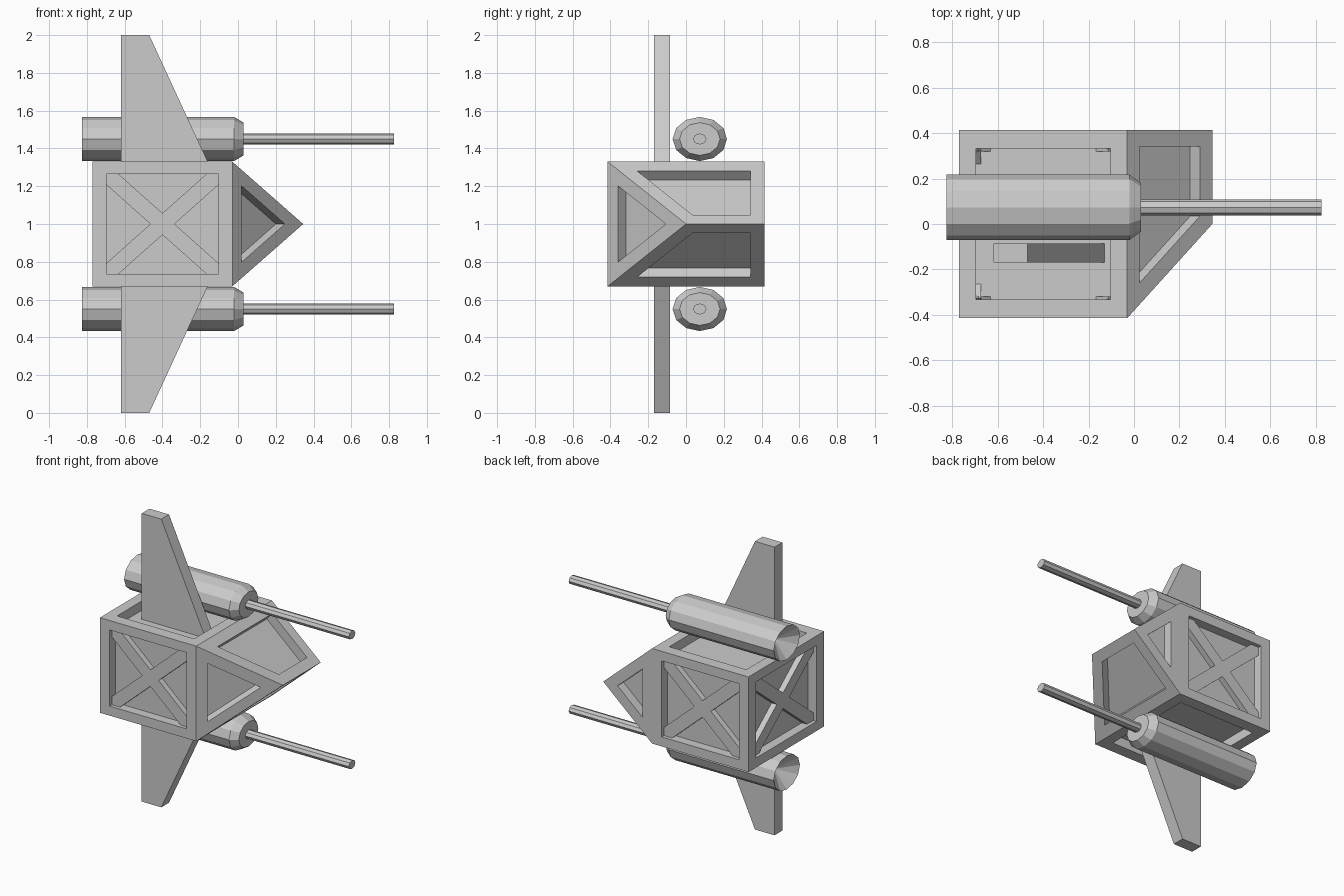
import bpy, bmesh, math
from mathutils import Vector, Matrix

if "Cube" in bpy.data.objects:
    bpy.data.objects.remove(bpy.data.objects["Cube"])

X0, X1, XT = -0.77, -0.03, 0.345      # hull rear, nose base, nose ridge
HY, HZ = 0.415, 0.33                  # hull half sizes
C = Vector(((X0 + X1) / 2, 0, 1))     # cabin centre
HALF = Vector(((X1 - X0) / 2, HY, HZ))
DEPTH = 0.065                         # panel recess


def finish(bm, name):
    bmesh.ops.recalc_face_normals(bm, faces=bm.faces)
    me = bpy.data.meshes.new(name)
    bm.to_mesh(me)
    bm.free()
    ob = bpy.data.objects.new(name, me)
    bpy.context.collection.objects.link(ob)
    return ob


# Hull: cabin box plus wedge nose, every side with a recessed panel
bm = bmesh.new()
v = {(i, j, k): bm.verts.new((x, j * HY, 1 + k * HZ))
     for i, x in enumerate((X0, X1)) for j in (-1, 1) for k in (-1, 1)}
tip = bm.verts.new((XT, 0, 1))
end = bm.verts.new((XT, HY, 1))
cabin = []
for s in (-1, 1):
    cabin.append(bm.faces.new([v[0, s, -1], v[1, s, -1], v[1, s, 1], v[0, s, 1]]))
    cabin.append(bm.faces.new([v[0, -1, s], v[1, -1, s], v[1, 1, s], v[0, 1, s]]))
cabin.append(bm.faces.new([v[0, -1, -1], v[0, 1, -1], v[0, 1, 1], v[0, -1, 1]]))
nose = [bm.faces.new([v[1, -1, s], tip, end, v[1, 1, s]]) for s in (-1, 1)]
nose.append(bm.faces.new([v[1, -1, -1], tip, v[1, -1, 1]]))
nose.append(bm.faces.new([v[1, 1, -1], end, v[1, 1, 1]]))
bmesh.ops.recalc_face_normals(bm, faces=bm.faces)
bmesh.ops.inset_individual(bm, faces=cabin + nose, thickness=0.073, use_even_offset=True)
for f in cabin:                       # cabin panels are 80% of each side
    for vert in f.verts:
        for a in range(3):
            d = vert.co[a] - C[a]
            if abs(f.normal[a]) < 0.5:
                vert.co[a] = C[a] + math.copysign(HALF[a] * 0.8, d)
for f in cabin + nose:
    f.normal_update()
bmesh.ops.inset_individual(bm, faces=cabin + nose, thickness=0, depth=-DEPTH)
finish(bm, "hull")


# Crossed braces on the front, back and rear panels
def braces(name, axis, side):
    u = 1 if axis == 0 else 0
    bm = bmesh.new()
    for s in (-1, 1):
        d = Vector((0, 0, 0))
        d[u], d[2] = HALF[u] * 0.8, s * HALF.z * 0.8
        n = Vector((0, 0, 0))
        n[axis] = side
        length = 2 * d.length + 0.05
        d.normalize()
        w = n.cross(d)
        pos = C + n * (HALF[axis] - 0.06)
        m = Matrix((d * length, w * 0.085, n * 0.07)).transposed().to_4x4()
        bmesh.ops.create_cube(bm, size=1, matrix=Matrix.Translation(pos) @ m)
    finish(bm, name)


braces("front_braces", 1, -1)
braces("back_braces", 1, 1)
braces("rear_braces", 0, -1)


# Tapered wings
def wing(name, s):
    profile = [(-0.62, 1.0), (-0.47, 1.0), (-0.13, 0.264), (-0.62, 0.264)]
    bm = bmesh.new()
    f = bm.faces.new([bm.verts.new((x, -0.17, 1 + s * z)) for x, z in profile])
    r = bmesh.ops.extrude_face_region(bm, geom=[f])
    bmesh.ops.translate(bm, vec=(0, 0.085, 0),
                        verts=[e for e in r["geom"] if isinstance(e, bmesh.types.BMVert)])
    finish(bm, name)


# Round parts along x with an oval section; profile is (x, radius), zero radius = apex
def lathe(name, profile, sides, z):
    bm = bmesh.new()
    rings = []
    for x, r in profile:
        n = sides if r else 1
        rings.append([bm.verts.new((x, 0.073 + r * math.cos(2 * math.pi * i / sides),
                                    z + r * 0.81 * math.sin(2 * math.pi * i / sides)))
                      for i in range(n)])
    for a, b in zip(rings, rings[1:]):
        for i in range(sides):
            j = (i + 1) % sides
            if len(a) == 1:
                bm.faces.new([a[0], b[i], b[j]])
            else:
                bm.faces.new([a[i], a[j], b[j], b[i]])
    if len(rings[0]) > 1:
        bm.faces.new(rings[0])
    bm.faces.new(rings[-1])
    finish(bm, name)


# Upper and lower wing, cannon body (dished at the rear) and barrel
for label, s in (("upper", 1), ("lower", -1)):
    z = 1 + s * 0.45
    wing(label + "_wing", s)
    lathe(label + "_cannon", [(-0.725, 0), (-0.825, 0.144), (-0.02, 0.144), (0.03, 0.107)], 12, z)
    lathe(label + "_barrel", [(0.02, 0.036), (0.825, 0.036)], 8, z)
